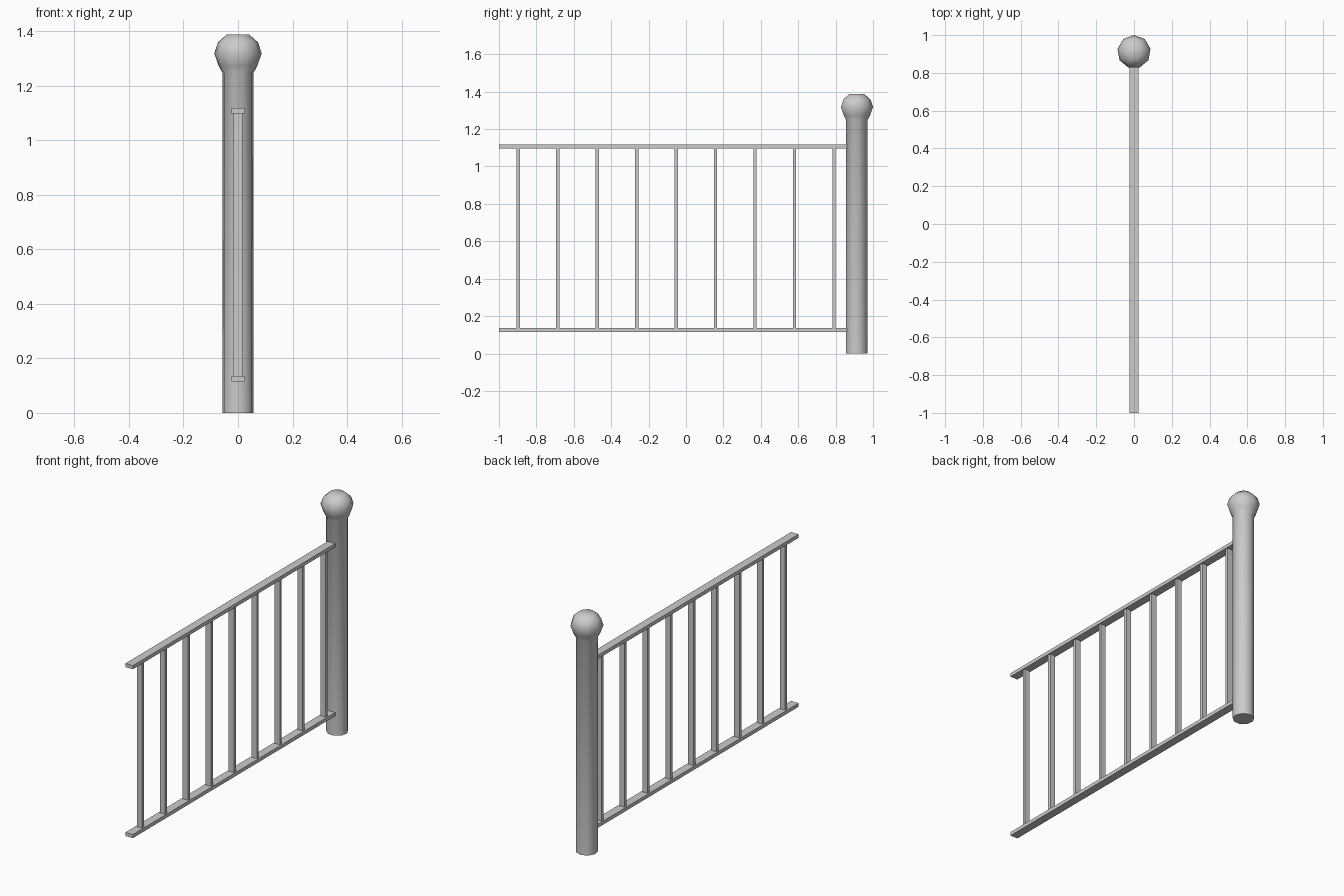
import bpy, bmesh, math

if "Cube" in bpy.data.objects:
    bpy.data.objects.remove(bpy.data.objects["Cube"])

SIDES = 9
POST_Y = 0.9115


def finish(name, bm):
    bmesh.ops.recalc_face_normals(bm, faces=bm.faces)
    mesh = bpy.data.meshes.new(name)
    bm.to_mesh(mesh)
    bm.free()
    obj = bpy.data.objects.new(name, mesh)
    bpy.context.collection.objects.link(obj)
    return obj


def box(name, x, y, z):
    """Box from (min, max) ranges on each axis."""
    bm = bmesh.new()
    bmesh.ops.create_cube(bm, size=1)
    for v in bm.verts:
        v.co = [(a + b) / 2 + c * (b - a) for c, (a, b) in zip(v.co, (x, y, z))]
    return finish(name, bm)


def lathe(name, profile, y):
    """Turned part: (radius, height) profile swept round a vertical axis."""
    bm = bmesh.new()
    angles = [math.pi / 2 + math.tau * i / SIDES for i in range(SIDES)]
    rings = [[bm.verts.new((r * math.cos(a), y + r * math.sin(a), z)) for a in angles]
             for r, z in profile]
    for low, high in zip(rings, rings[1:]):
        for i in range(SIDES):
            j = (i + 1) % SIDES
            bm.faces.new((low[i], low[j], high[j], high[i]))
    bm.faces.new(rings[0])
    bm.faces.new(rings[-1])
    return finish(name, bm)


# Round post with a ball finial
post = lathe("post", [(0.0585, 0), (0.0585, 1.247), (0.072, 1.272), (0.0885, 1.318),
                      (0.075, 1.358), (0.042, 1.387)], POST_Y)
bpy.context.view_layer.objects.active = post
post.select_set(True)
bpy.ops.object.shade_smooth_by_angle(angle=math.radians(50))

# Top and bottom rails
for name, z in (("bottom_rail", 0.115), ("top_rail", 1.097)):
    box(name, (-0.024, 0.024), (-1, 0.86), (z, z + 0.021))

# Evenly spaced balusters between the rails
for i in range(9):
    y = -0.897 + i * 0.211
    box(f"baluster_{i + 1}", (-0.0165, 0.0165), (y - 0.009, y + 0.009), (0.135, 1.098))
